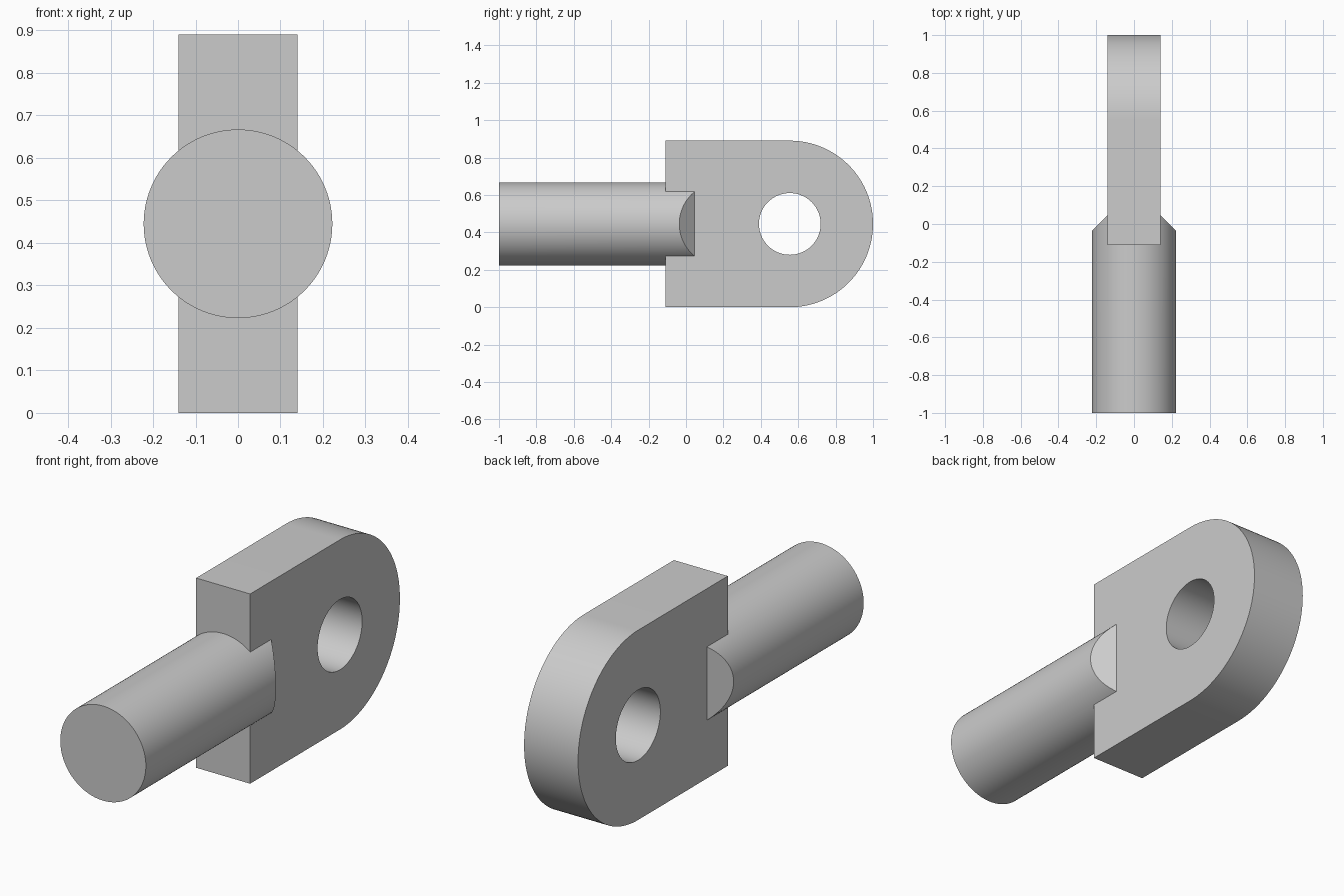
import bpy, bmesh, math
from mathutils import Matrix, Vector

cube = bpy.data.objects.get("Cube")
if cube:
    bpy.data.objects.remove(cube, do_unlink=True)

MID_Z = 0.445          # axis height of rod and eye
EYE_Y = 0.555          # centre of the rounded end
HALF = 0.14            # half thickness of the plate
ROD_R = 0.222
TIP_Y = HALF + 0.046   # where the two end bevels of the rod meet

steel = bpy.data.materials.new("light grey")
steel.use_nodes = True
colour = (0.6, 0.6, 0.6, 1)
steel.diffuse_color = colour
steel.node_tree.nodes["Principled BSDF"].inputs["Base Color"].default_value = colour


def make_object(name, bm):
    bmesh.ops.recalc_face_normals(bm, faces=bm.faces)
    mesh = bpy.data.meshes.new(name)
    bm.to_mesh(mesh)
    bm.free()
    mesh.materials.append(steel)
    obj = bpy.data.objects.new(name, mesh)
    bpy.context.collection.objects.link(obj)
    return obj


def cylinder(radius, depth, centre, axis):
    bm = bmesh.new()
    turn = Vector((0, 0, 1)).rotation_difference(Vector(axis)).to_matrix().to_4x4()
    bmesh.ops.create_cone(bm, cap_ends=True, segments=96, radius1=radius,
                          radius2=radius, depth=depth,
                          matrix=Matrix.Translation(centre) @ turn)
    return bm


def combine(target, other, operation):
    mod = target.modifiers.new(operation.lower(), 'BOOLEAN')
    mod.operation = operation
    mod.solver = 'EXACT'
    mod.object = other
    bpy.context.view_layer.objects.active = target
    bpy.ops.object.modifier_apply(modifier=mod.name)
    bpy.data.objects.remove(other, do_unlink=True)


# Eye plate: square at the front, half round at the back
bm = bmesh.new()
outline = [(-0.11, MID_Z), (-0.11, -MID_Z)]
steps = 64
for i in range(steps + 1):
    a = math.pi * (i / steps - 0.5)
    outline.append((EYE_Y + MID_Z * math.cos(a), MID_Z * math.sin(a)))
face = bm.faces.new([bm.verts.new((-HALF, y, MID_Z + z)) for y, z in outline])
side = bmesh.ops.extrude_face_region(bm, geom=[face])
bmesh.ops.translate(bm, vec=(2 * HALF, 0, 0),
                    verts=[g for g in side["geom"] if isinstance(g, bmesh.types.BMVert)])
rod_end = make_object("rod_end", bm)

# Pin hole through the eye
hole = make_object("hole_cutter", cylinder(0.165, 1, (0, EYE_Y, MID_Z), (1, 0, 0)))
hole.hide_render = True
combine(rod_end, hole, 'DIFFERENCE')

# Round shank with slanted shoulders on both sides of the plate
length = 1 + TIP_Y + 0.1
bm = cylinder(ROD_R, length, (0, -1 + length / 2, MID_Z), (0, 1, 0))
for sx in (-1, 1):
    cut = bmesh.ops.bisect_plane(bm, geom=bm.verts[:] + bm.edges[:] + bm.faces[:],
                                 plane_co=(0, TIP_Y, MID_Z), plane_no=(sx, 1, 0),
                                 clear_outer=True)
    edges = [g for g in cut["geom_cut"] if isinstance(g, bmesh.types.BMEdge)]
    bmesh.ops.holes_fill(bm, edges=[e for e in bm.edges if e.is_boundary] or edges)
shank = make_object("shank", bm)
combine(rod_end, shank, 'UNION')

# Smooth curves, crisp edges
bpy.ops.object.select_all(action='DESELECT')
rod_end.select_set(True)
bpy.context.view_layer.objects.active = rod_end
bpy.ops.object.shade_smooth_by_angle(angle=math.radians(30))
